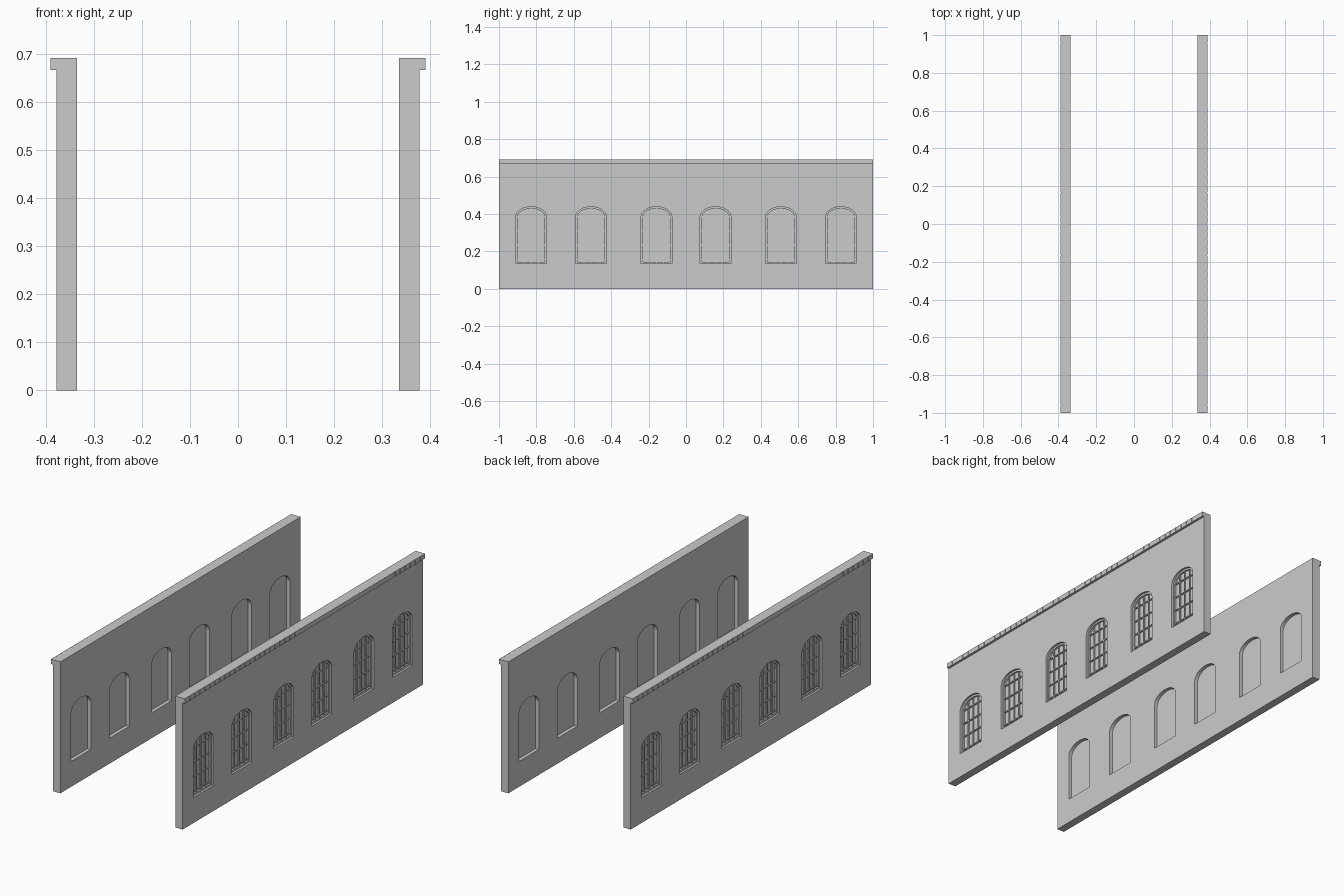
import bpy
from math import pi, cos, sin
from mathutils import Matrix

cube = bpy.data.objects.get("Cube")
if cube:
    bpy.data.objects.remove(cube)

stone = bpy.data.materials.new("stone_grey")
stone.use_nodes = True
GREY = (0.6, 0.6, 0.6, 1)
stone.diffuse_color = GREY
stone.node_tree.nodes["Principled BSDF"].inputs["Base Color"].default_value = GREY

# Local x, y, z of a flat outline become world y, z, x
STAND = Matrix(((0, 0, 1, 0), (1, 0, 0, 0), (0, 1, 0, 0), (0, 0, 0, 1)))


def rect(y0, y1, z0, z1):
    return [(y0, z0), (y1, z0), (y1, z1), (y0, z1)]


def arch(centre, inset=0.0, steps=14):
    """Window outline with a low elliptical head."""
    half, sill, spring, rise = 0.082 - inset, 0.134 + inset, 0.385, 0.054 - inset
    head = [(centre + half * cos(pi * i / steps), spring + rise * sin(pi * i / steps))
            for i in range(steps + 1)]
    return [(centre - half, sill), (centre + half, sill)] + head


def plate(name, outlines, x0, x1, turn):
    """Fill outlines (nested ones are holes) and extrude between x0 and x1."""
    curve = bpy.data.curves.new(name, "CURVE")
    curve.dimensions = "2D"
    curve.fill_mode = "BOTH"
    curve.extrude = (x1 - x0) / 2
    for outline in outlines:
        spline = curve.splines.new("POLY")
        spline.points.add(len(outline) - 1)
        for point, (y, z) in zip(spline.points, outline):
            point.co = (y, z, 0, 1)
        spline.use_cyclic_u = True
    temp = bpy.data.objects.new(name + "_outline", curve)
    bpy.context.collection.objects.link(temp)
    graph = bpy.context.evaluated_depsgraph_get()
    mesh = bpy.data.meshes.new_from_object(temp.evaluated_get(graph))
    bpy.data.objects.remove(temp)
    mesh.transform(turn @ Matrix.Translation(((x0 + x1) / 2, 0, 0)) @ STAND)
    mesh.materials.clear()
    mesh.materials.append(stone)
    mesh.polygons.foreach_set("use_smooth", [False] * len(mesh.polygons))
    obj = bpy.data.objects.new(name, mesh)
    bpy.context.collection.objects.link(obj)
    return obj


CENTRES = [s * c for c in (0.158, 0.508, 0.828) for s in (-1, 1)]
BLOCKS = 48
pitch = 2 / BLOCKS

for side, angle in (("left", 0), ("right", pi)):
    turn = Matrix.Rotation(angle, 4, "Z")
    # Wall with arched openings
    plate(side + "_wall", [rect(-1, 1, 0, 0.692)] + [arch(c) for c in CENTRES],
          0.335, 0.378, turn)
    # Stepped frames and the panes behind them
    plate(side + "_window_frames",
          [o for c in CENTRES for o in (arch(c), arch(c, 0.01))], 0.358, 0.367, turn)
    plate(side + "_window_panes", [arch(c) for c in CENTRES], 0.354, 0.358, turn)
    # Glazing bars
    plate(side + "_upright_bars",
          [rect(c + d - 0.003, c + d + 0.003, 0.14, top) for c in CENTRES
           for d, top in ((-0.038, 0.42), (0, 0.43), (0.038, 0.42))], 0.357, 0.364, turn)
    plate(side + "_cross_bars",
          [rect(c - 0.074, c + 0.074, z - 0.003, z + 0.003) for c in CENTRES
           for z in (0.157, 0.233, 0.309, 0.385)], 0.357, 0.365, turn)
    # Cornice: backing strip faced with a row of blocks
    plate(side + "_cornice", [rect(-1, 1, 0.667, 0.692)], 0.376, 0.387, turn)
    plate(side + "_cornice_blocks",
          [rect(-1 + i * pitch + (0.0015 if i else 0),
                -1 + (i + 1) * pitch - (0.0015 if i < BLOCKS - 1 else 0), 0.667, 0.692)
           for i in range(BLOCKS)], 0.386, 0.39, turn)
